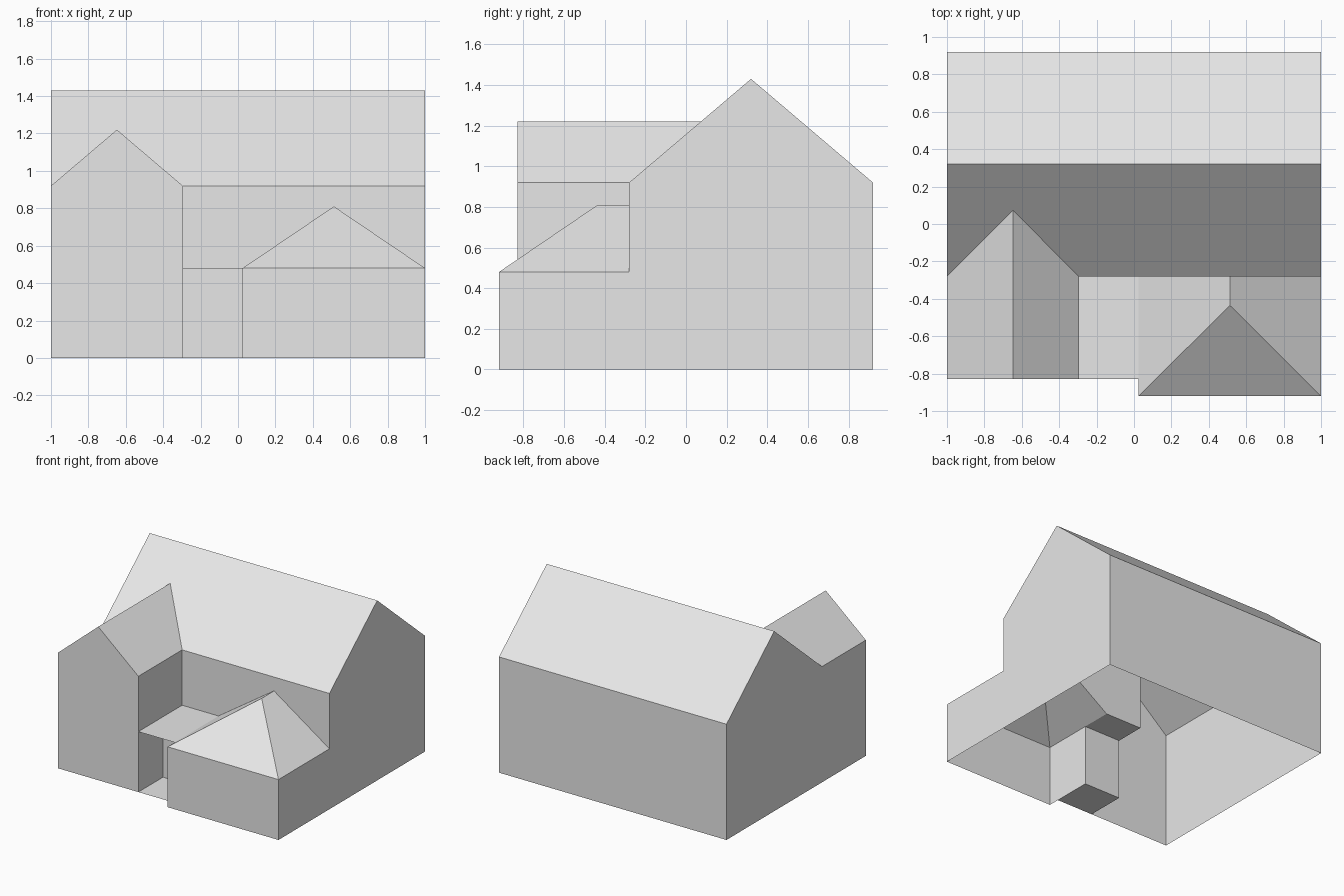
import bpy
import bmesh

cube = bpy.data.objects.get("Cube")
if cube:
    bpy.data.objects.remove(cube, do_unlink=True)

# Plan lines, shared by the parts
LEFT, RIGHT = 1.0, -1.0
BACK, FRONT = 0.92, -0.28          # main block
RIDGE_Y = (BACK + FRONT) / 2
WING_X, WING_Y = -0.295, -0.83     # gabled wing inner side and front
WING_MID = (RIGHT + WING_X) / 2
HIP_X, HIP_Y = 0.025, -0.92        # hipped wing inner side and front
HIP_MID = (LEFT + HIP_X) / 2
HIP_END = -0.435                   # front end of the hip ridge
PORCH_BACK = -0.52
# Heights
EAVE, RIDGE, WING_RIDGE = 0.92, 1.43, 1.22
LOW_EAVE, HIP_RIDGE = 0.48, 0.81
VALLEY_Y = FRONT + (WING_RIDGE - EAVE) * (RIDGE_Y - FRONT) / (RIDGE - EAVE)

grey = bpy.data.materials.new("light_grey")
grey.use_nodes = True
COLOUR = (0.8, 0.8, 0.8, 1)
grey.diffuse_color = COLOUR
grey.node_tree.nodes["Principled BSDF"].inputs["Base Color"].default_value = COLOUR


def shell(name, faces):
    """Make an open surface from outward-wound polygons."""
    bm = bmesh.new()
    for corners in faces:
        bm.faces.new([bm.verts.new(c) for c in corners])
    bmesh.ops.remove_doubles(bm, verts=bm.verts, dist=0.0005)
    mesh = bpy.data.meshes.new(name)
    bm.to_mesh(mesh)
    bm.free()
    mesh.materials.append(grey)
    obj = bpy.data.objects.new(name, mesh)
    bpy.context.collection.objects.link(obj)
    return obj


def wall(a, b, low, high):
    """Upright rectangle; outside is to the right when walking a to b."""
    return [(*a, low), (*b, low), (*b, high), (*a, high)]


def gable_end(x):
    pts = [(x, FRONT, 0), (x, BACK, 0), (x, BACK, EAVE),
           (x, RIDGE_Y, RIDGE), (x, FRONT, EAVE)]
    return pts if x > 0 else pts[::-1]


# Main block walls, with the front wall cut away above the hipped wing
shell("main_walls", [
    gable_end(LEFT), gable_end(RIGHT),
    wall((LEFT, BACK), (RIGHT, BACK), 0, EAVE),
    [(WING_X, FRONT, LOW_EAVE), (HIP_X, FRONT, LOW_EAVE),
     (HIP_MID, FRONT, HIP_RIDGE), (LEFT, FRONT, LOW_EAVE),
     (LEFT, FRONT, EAVE), (WING_X, FRONT, EAVE)],
])

# Main roof, with the front slope notched along the valleys
shell("main_roof", [
    [(LEFT, BACK, EAVE), (RIGHT, BACK, EAVE),
     (RIGHT, RIDGE_Y, RIDGE), (LEFT, RIDGE_Y, RIDGE)],
    [(RIGHT, FRONT, EAVE), (WING_MID, VALLEY_Y, WING_RIDGE),
     (WING_X, FRONT, EAVE), (LEFT, FRONT, EAVE),
     (LEFT, RIDGE_Y, RIDGE), (RIGHT, RIDGE_Y, RIDGE)],
])

# Gabled wing; its inner wall reaches the ground only beside the porch
shell("gabled_wing_walls", [
    [(RIGHT, WING_Y, 0), (WING_X, WING_Y, 0), (WING_X, WING_Y, EAVE),
     (WING_MID, WING_Y, WING_RIDGE), (RIGHT, WING_Y, EAVE)],
    wall((RIGHT, FRONT), (RIGHT, WING_Y), 0, EAVE),
    wall((WING_X, WING_Y), (WING_X, FRONT), LOW_EAVE, EAVE),
    wall((WING_X, WING_Y), (WING_X, PORCH_BACK), 0, LOW_EAVE),
])
shell("gabled_wing_roof", [
    [(RIGHT, FRONT, EAVE), (RIGHT, WING_Y, EAVE),
     (WING_MID, WING_Y, WING_RIDGE), (WING_MID, VALLEY_Y, WING_RIDGE)],
    [(WING_X, WING_Y, EAVE), (WING_X, FRONT, EAVE),
     (WING_MID, VALLEY_Y, WING_RIDGE), (WING_MID, WING_Y, WING_RIDGE)],
])

# Hipped wing
shell("hipped_wing_walls", [
    wall((HIP_X, HIP_Y), (LEFT, HIP_Y), 0, LOW_EAVE),
    wall((LEFT, HIP_Y), (LEFT, FRONT), 0, LOW_EAVE),
    wall((HIP_X, PORCH_BACK), (HIP_X, HIP_Y), 0, LOW_EAVE),
])
apex, ridge_back = (HIP_MID, HIP_END, HIP_RIDGE), (HIP_MID, FRONT, HIP_RIDGE)
shell("hipped_wing_roof", [
    [(HIP_X, HIP_Y, LOW_EAVE), (LEFT, HIP_Y, LOW_EAVE), apex],
    [(LEFT, HIP_Y, LOW_EAVE), (LEFT, FRONT, LOW_EAVE), ridge_back, apex],
    [(HIP_X, FRONT, LOW_EAVE), (HIP_X, HIP_Y, LOW_EAVE), apex, ridge_back],
])


# Porch between the wings
def deck(back, z):
    return [(WING_X, WING_Y, z), (HIP_X, WING_Y, z), (HIP_X, back, z), (WING_X, back, z)]


shell("porch_floor", [deck(PORCH_BACK, 0)])
shell("porch_roof", [deck(FRONT, LOW_EAVE)])
shell("porch_back_wall", [
    wall((WING_X, PORCH_BACK), (HIP_X, PORCH_BACK), 0, LOW_EAVE)])
